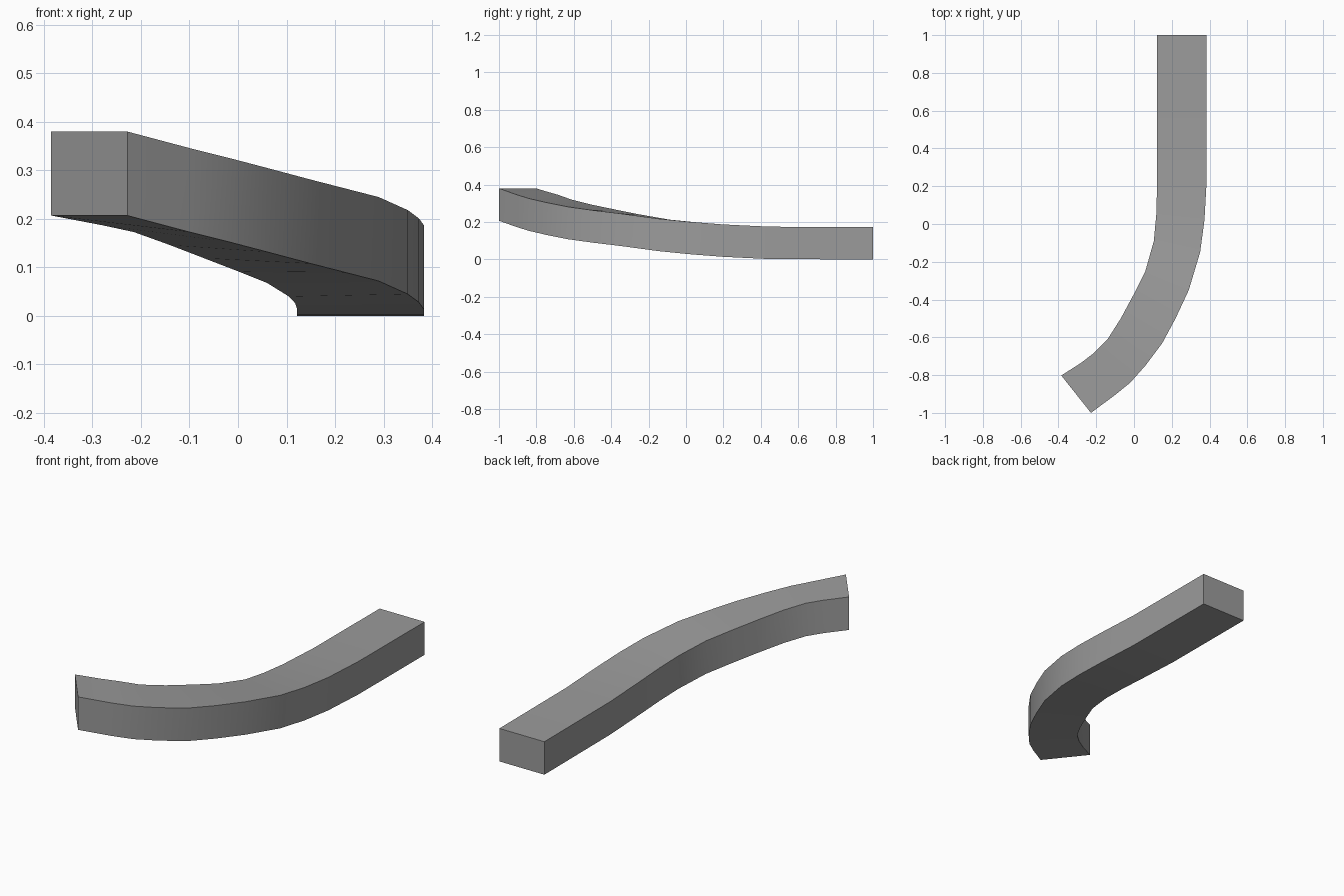
import bpy
import bmesh
import math
from mathutils import Vector

cube = bpy.data.objects.get("Cube")
if cube:
    bpy.data.objects.remove(cube, do_unlink=True)

THICKNESS = 0.173


def make_material(name, colour):
    material = bpy.data.materials.new(name)
    material.use_nodes = True
    material.diffuse_color = colour
    material.node_tree.nodes["Principled BSDF"].inputs["Base Color"].default_value = colour
    return material


# Lower edges of the beam, from the straight back end to the raised front end
outer_edge = [
    (.383, 1, 0), (.383, .45, .002), (.383, .2, .014), (.373, .02, .028),
    (.35, -.15, .045), (.29, -.35, .072), (.22, -.5, .09), (.15, -.63, .108),
    (.06, -.75, .132), (-.02, -.84, .153), (-.1, -.905, .173), (-.228, -1, .207),
]
inner_edge = [
    (.122, 1, 0), (.122, .45, .002), (.122, .2, .014), (.118, .05, .026),
    (.105, -.09, .04), (.06, -.25, .068), (0, -.37, .092), (-.07, -.5, .119),
    (-.14, -.61, .146), (-.215, -.685, .173), (-.28, -.735, .187), (-.385, -.802, .207),
]


def build_beam(name, outer, inner, thickness, material):
    """Sweep a rectangular section along a pair of edges and cap both ends."""
    bm = bmesh.new()
    lift = Vector((0, 0, thickness))
    sections = []
    for right, left in zip(outer, inner):
        right, left = Vector(right), Vector(left)
        corners = (right, left, left + lift, right + lift)
        sections.append([bm.verts.new(corner) for corner in corners])
    for here, there in zip(sections, sections[1:]):
        for i in range(len(here)):
            j = (i + 1) % len(here)
            bm.faces.new((here[i], here[j], there[j], there[i]))
    bm.faces.new(sections[0])
    bm.faces.new(reversed(sections[-1]))
    bmesh.ops.recalc_face_normals(bm, faces=bm.faces[:])
    mesh = bpy.data.meshes.new(name)
    bm.to_mesh(mesh)
    bm.free()
    mesh.materials.append(material)
    beam = bpy.data.objects.new(name, mesh)
    bpy.context.collection.objects.link(beam)
    return beam


# Curved, rising beam with smooth sides and crisp long edges
grey = make_material("plain grey", (.33, .33, .33, 1))
beam = build_beam("curved_beam", outer_edge, inner_edge, THICKNESS, grey)
bpy.ops.object.select_all(action="DESELECT")
beam.select_set(True)
bpy.context.view_layer.objects.active = beam
bpy.ops.object.shade_smooth_by_angle(angle=math.radians(35))
